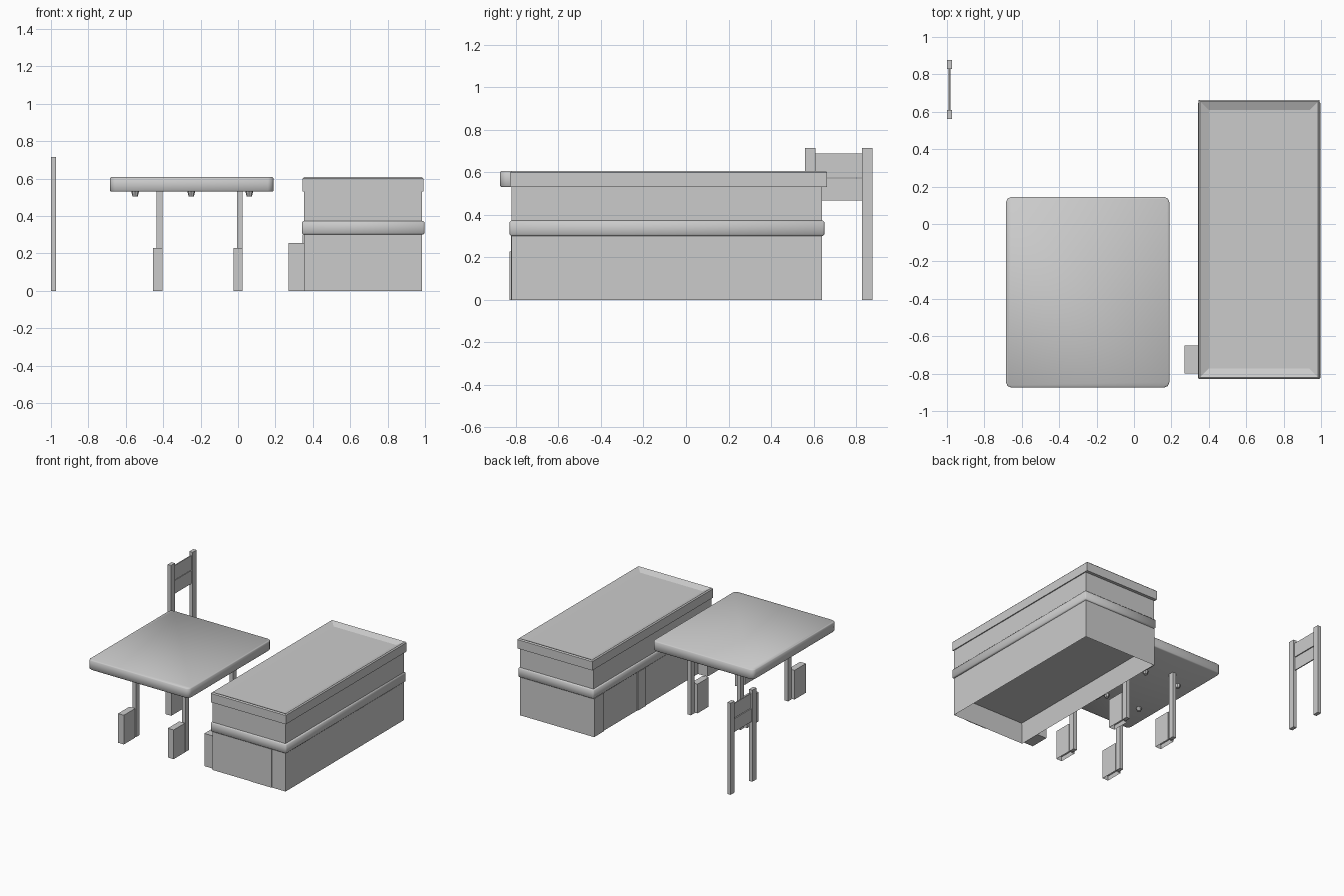
import bpy
import bmesh

cube = bpy.data.objects.get("Cube")
if cube:
    bpy.data.objects.remove(cube, do_unlink=True)

grey = bpy.data.materials.new("light_grey")
grey.use_nodes = True
grey.diffuse_color = (0.6, 0.6, 0.6, 1)
grey.node_tree.nodes["Principled BSDF"].inputs["Base Color"].default_value = (0.6, 0.6, 0.6, 1)


def finish(name, bm, smooth=False):
    mesh = bpy.data.meshes.new(name)
    bmesh.ops.recalc_face_normals(bm, faces=bm.faces)
    bm.to_mesh(mesh)
    bm.free()
    mesh.materials.append(grey)
    for p in mesh.polygons:
        p.use_smooth = smooth
    obj = bpy.data.objects.new(name, mesh)
    bpy.context.collection.objects.link(obj)
    return obj


def box_bm(x, y, z):
    bm = bmesh.new()
    bmesh.ops.create_cube(bm, size=1)
    for v in bm.verts:
        v.co = [r[0] if c < 0 else r[1] for c, r in zip(v.co, (x, y, z))]
    return bm


def box(name, x, y, z, bevel=0):
    bm = box_bm(x, y, z)
    if bevel:
        bmesh.ops.bevel(bm, geom=bm.edges[:], offset=bevel, segments=1, affect='EDGES')
    return finish(name, bm, bevel > 0)


def pocket(bm, sign, margin, depth):
    """Inset the top or bottom face and push it inward."""
    face = next(f for f in bm.faces if f.normal.z * sign > 0.9)
    bmesh.ops.inset_region(bm, faces=[face], thickness=margin)
    bmesh.ops.translate(bm, verts=face.verts[:], vec=(0, 0, -sign * depth))


# Table top with cut corners
bm = box_bm((-0.685, 0.19), (-0.875, 0.145), (0.53, 0.607))
corners = [e for e in bm.edges if abs(e.verts[0].co.z - e.verts[1].co.z) > 0.01]
bmesh.ops.bevel(bm, geom=corners, offset=0.03, segments=2, profile=0.5, affect='EDGES')
bmesh.ops.recalc_face_normals(bm, faces=bm.faces)
rims = [e for e in bm.edges if len(e.link_faces) == 2
        and any(abs(f.normal.z) > 0.9 for f in e.link_faces)]
bmesh.ops.bevel(bm, geom=rims, offset=0.006, segments=1, affect='EDGES')
finish("table_top", bm, True)

# Table legs, each with a block in front of it
for side, x in (("right", -0.42), ("left", 0.01)):
    for end, y in (("front", -0.66), ("back", -0.075)):
        box(f"{side}_{end}_leg", (x - 0.015, x + 0.015), (y - 0.022, y + 0.022), (0, 0.53))
        bm = box_bm((x - 0.035, x + 0.015), (y - 0.17, y - 0.03), (0, 0.228))
        bmesh.ops.recalc_face_normals(bm, faces=bm.faces)
        pocket(bm, -1, 0.008, 0.03)
        finish(f"{side}_{end}_foot", bm)

# Studs under the table
for i, x in enumerate((-0.55, -0.25, 0.06)):
    for j, y in enumerate((-0.6, -0.17)):
        bm = bmesh.new()
        bmesh.ops.create_cone(bm, cap_ends=True, segments=8, radius1=0.014,
                              radius2=0.021, depth=0.026)
        bmesh.ops.translate(bm, verts=bm.verts, vec=(x, y, 0.518))
        finish(f"stud_{i}_{j}", bm)

# Chair back: two posts and two slats
for name, y in (("front", 0.585), ("back", 0.853)):
    box(f"chair_{name}_post", (-1, -0.972), (y - 0.024, y + 0.024), (0, 0.715))
box("chair_upper_slat", (-0.99, -0.982), (0.605, 0.833), (0.575, 0.688))
box("chair_lower_slat", (-0.992, -0.984), (0.605, 0.833), (0.467, 0.57))

# Cabinet body, hollow from below
bm = box_bm((0.352, 0.985), (-0.82, 0.64), (0, 0.54))
bmesh.ops.recalc_face_normals(bm, faces=bm.faces)
pocket(bm, -1, 0.03, 0.15)
finish("cabinet_body", bm)

# Cabinet moulding and rimmed top
box("cabinet_band", (0.341, 0.998), (-0.83, 0.652), (0.3, 0.374), 0.008)
bm = box_bm((0.345, 0.993), (-0.828, 0.664), (0.53, 0.607))
bmesh.ops.recalc_face_normals(bm, faces=bm.faces)
edges = [e for e in bm.edges if all(v.co.z > 0.6 for v in e.verts)]
bmesh.ops.bevel(bm, geom=edges, offset=0.008, segments=1, affect='EDGES')
bm.normal_update()
pocket(bm, 1, 0.066, 0.02)
finish("cabinet_top", bm)

# Thin pillars on the cabinet sides and its side block
box("front_pillar", (0.69, 0.866), (-0.824, -0.818), (0, 0.3))
box("side_back_pillar", (0.346, 0.354), (0.52, 0.638), (0, 0.3))
box("side_middle_pillar", (0.346, 0.354), (0, 0.1), (0, 0.3))
box("side_block", (0.27, 0.353), (-0.8, -0.65), (0, 0.255))
